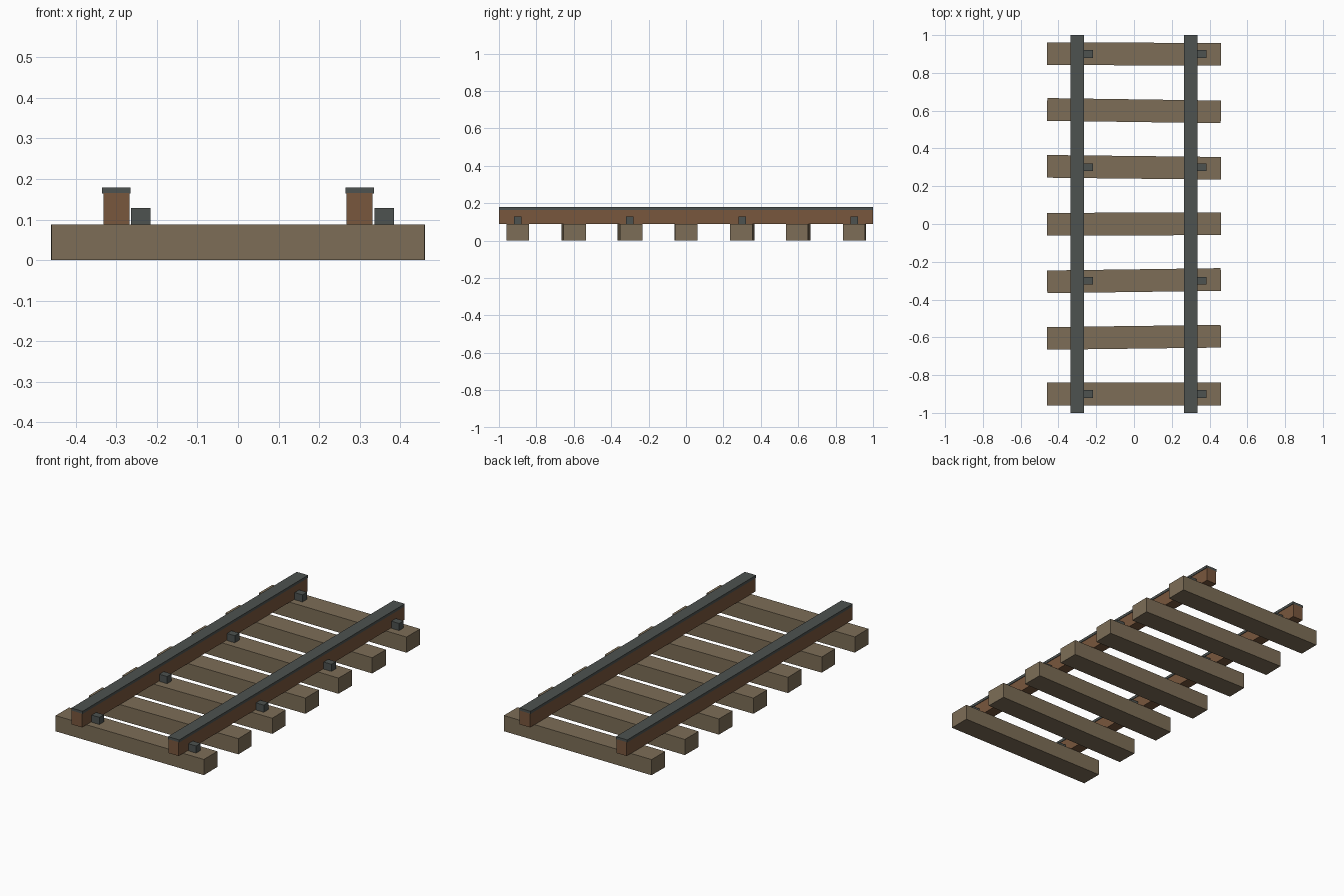
import bpy, math

if "Cube" in bpy.data.objects:
    bpy.data.objects.remove(bpy.data.objects["Cube"])


def material(name, rgb):
    m = bpy.data.materials.new(name)
    m.diffuse_color = (*rgb, 1)
    m.use_nodes = True
    m.node_tree.nodes["Principled BSDF"].inputs["Base Color"].default_value = m.diffuse_color
    return m


WOOD = material("weathered_wood", (0.205, 0.155, 0.095))
RUST = material("rusty_steel", (0.19, 0.095, 0.047))
STEEL = material("worn_steel", (0.075, 0.085, 0.08))


def box(name, center, size, mat, turn=0.0):
    bpy.ops.mesh.primitive_cube_add(size=1, location=center, rotation=(0, 0, turn))
    ob = bpy.context.object
    ob.name = name
    ob.scale = size
    ob.data.materials.append(mat)
    return ob


TIE_H = 0.088

# Wooden ties, each slightly skewed
for i in range(7):
    box(f"tie_{i + 1}", (0, -0.9 + 0.3 * i, TIE_H / 2), (0.92, 0.12, TIE_H),
        WOOD, 0.015 * math.sin(i))

for side, x in (("left", -0.3), ("right", 0.3)):
    # Rail web with a slightly wider worn running surface
    box(f"{side}_rail", (x, 0, 0.127), (0.064, 2, 0.078), RUST)
    box(f"{side}_rail_cap", (x, 0, 0.172), (0.07, 2, 0.015), STEEL)
    # Spikes on every second tie, always on the +x side of the rail
    for k in range(4):
        box(f"{side}_spike_{k + 1}", (x + 0.06, -0.9 + 0.6 * k, TIE_H + 0.02),
            (0.048, 0.04, 0.04), STEEL)
